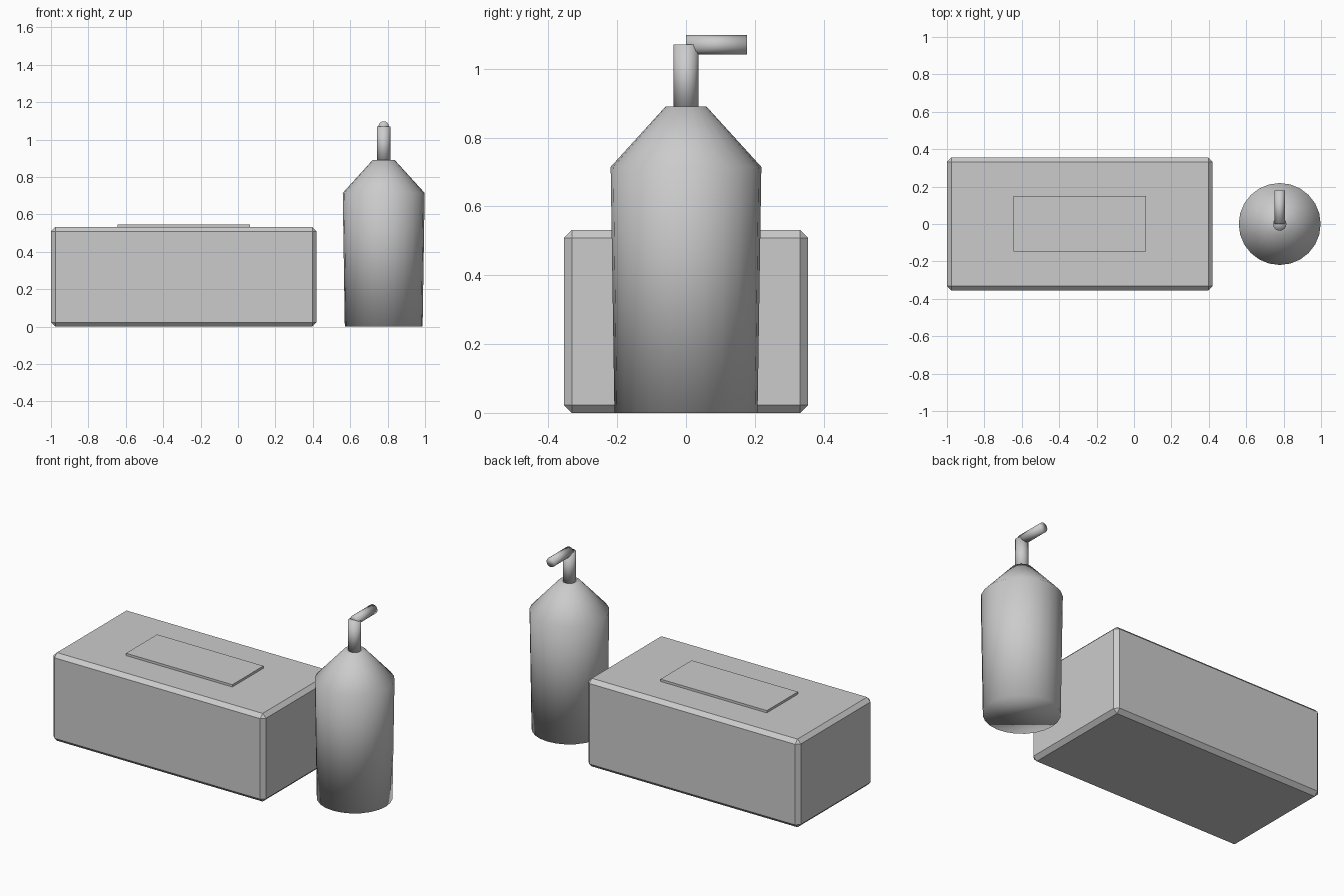
import bpy
import bmesh
from math import pi
from mathutils import Matrix, Vector

cube = bpy.data.objects.get("Cube")
if cube:
    bpy.data.objects.remove(cube, do_unlink=True)

# Single plain grey material
GREY = (0.6, 0.6, 0.6, 1.0)
grey = bpy.data.materials.new("plain grey")
grey.use_nodes = True
grey.diffuse_color = GREY
grey.node_tree.nodes["Principled BSDF"].inputs["Base Color"].default_value = GREY


def add_object(name, bm, smooth=False):
    bmesh.ops.recalc_face_normals(bm, faces=bm.faces[:])
    mesh = bpy.data.meshes.new(name)
    for face in bm.faces:
        face.smooth = smooth
    bm.to_mesh(mesh)
    bm.free()
    mesh.materials.append(grey)
    obj = bpy.data.objects.new(name, mesh)
    bpy.context.collection.objects.link(obj)
    return obj


def box(name, low, high, bevel=0.0):
    low, high = Vector(low), Vector(high)
    bm = bmesh.new()
    bmesh.ops.create_cube(bm, size=1.0, matrix=Matrix.Translation((low + high) / 2)
                          @ Matrix.Diagonal((high - low).to_4d()))
    obj = add_object(name, bm)
    if bevel:
        mod = obj.modifiers.new("Chamfer", "BEVEL")
        mod.width = bevel
        mod.segments = 1
    return obj


def turned(name, profile, sides, place):
    """Capped solid made of rings given as (radius, height) along local z."""
    bm = bmesh.new()
    rings = []
    for radius, height in profile:
        ring = bmesh.ops.create_circle(bm, segments=sides, radius=radius,
                                       matrix=Matrix.Translation((0, 0, height)))
        rings.append(ring["verts"])
    for lower, upper in zip(rings, rings[1:]):
        for i in range(sides):
            j = (i + 1) % sides
            bm.faces.new((lower[i], lower[j], upper[j], upper[i]))
    bm.faces.new(rings[0])
    bm.faces.new(rings[-1])
    bm.transform(place)
    return add_object(name, bm, smooth=True)


# Chamfered box with a thin raised panel on its lid
box("tissue_box", (-1.0, -0.355, 0.0), (0.42, 0.355, 0.532), bevel=0.023)
box("box_top_panel", (-0.645, -0.147, 0.52), (0.065, 0.15, 0.546))

# Pump bottle: tapered body, upright stem and backward spout
BOTTLE_X = 0.779
turned("bottle_body", [(0.208, 0.0), (0.219, 0.715), (0.059, 0.891)], 24,
       Matrix.Translation((BOTTLE_X, 0, 0)))
turned("pump_stem", [(0.036, 0.88), (0.036, 1.07)], 16,
       Matrix.Translation((BOTTLE_X, 0, 0)))
turned("pump_spout", [(0.028, 0.0), (0.028, 0.178)], 16,
       Matrix.Translation((BOTTLE_X, 0, 1.07)) @ Matrix.Rotation(-pi / 2, 4, "X"))
